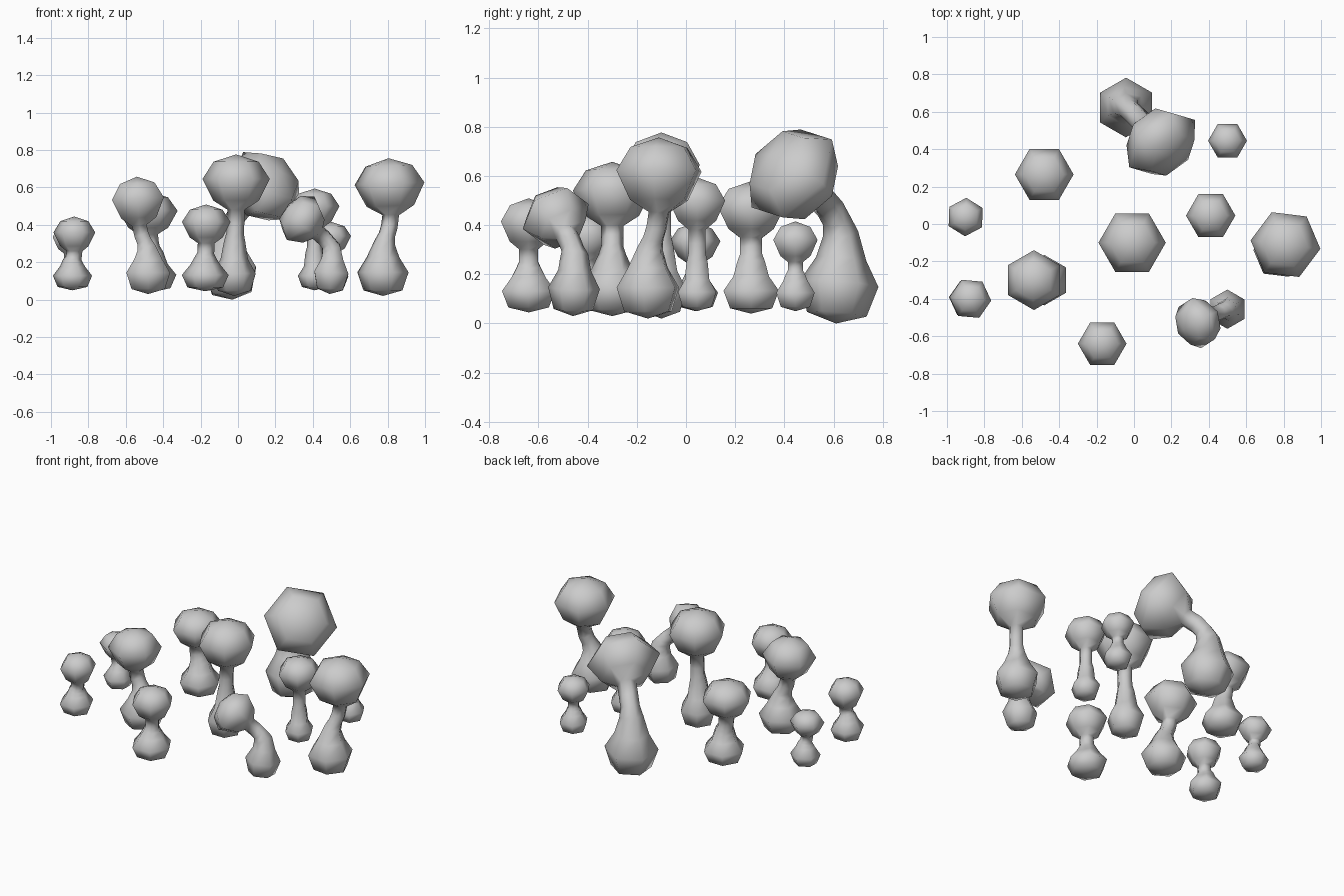
import bpy, bmesh, math
from mathutils import Vector

if "Cube" in bpy.data.objects:
    bpy.data.objects.remove(bpy.data.objects["Cube"])

SIDES = 6
UP = (0, 0, 1)
# profiles: (fraction of height, fraction of radius)
BULB = [(0.14, 0.76), (0.6, 1.0), (0.98, 0.64)]
CAP = [(0.12, 0.68), (0.53, 1.0), (0.86, 0.67)]


def bezier(a, b, c, d, t):
    u = 1 - t
    pos = a * u**3 + b * 3 * u * u * t + c * 3 * u * t * t + d * t**3
    tan = (b - a) * u * u + (c - b) * 2 * u * t + (d - c) * t * t
    return pos, tan.normalized()


def mushroom(name, base, base_r, base_h, stem_r, cap, cap_r, cap_h,
             turn=0, cap_dir=UP, base_dir=UP):
    """base = bottom point, cap = centre of the cap at its widest ring"""
    d0, d1 = Vector(base_dir).normalized(), Vector(cap_dir).normalized()
    foot, top = Vector(base), Vector(cap) + d1 * cap_h * 0.47
    under = top - d1 * cap_h
    neck = foot + d0 * base_h
    # bulb rings
    rings = [(foot + d0 * base_h * f, d0, base_r * r) for f, r in BULB]
    # bending stem rings
    reach = (under - neck).length * 0.4
    for t in (0.3, 0.5, 0.7, 0.95):
        p, tan = bezier(neck, neck + d0 * reach, under - d1 * reach, under, t)
        flare = 1.25 if t == 0.3 else 1.0
        rings.append((p, tan, stem_r * flare))
    # cap rings
    rings += [(under + d1 * cap_h * f, d1, cap_r * r) for f, r in CAP]

    bm = bmesh.new()
    loops = []
    for p, tan, r in rings:
        q = Vector(UP).rotation_difference(tan)
        loop = []
        for i in range(SIDES):
            a = math.radians(turn) + 2 * math.pi * i / SIDES
            loop.append(bm.verts.new(p + q @ Vector((r * math.cos(a), r * math.sin(a), 0))))
        loops.append(loop)
    bottom, tip = bm.verts.new(foot), bm.verts.new(top)
    for i in range(SIDES):
        j = (i + 1) % SIDES
        bm.faces.new((bottom, loops[0][j], loops[0][i]))
        for lo, hi in zip(loops, loops[1:]):
            bm.faces.new((lo[i], lo[j], hi[j], hi[i]))
        bm.faces.new((loops[-1][i], loops[-1][j], tip))
    for f in bm.faces:
        f.smooth = True
    bmesh.ops.recalc_face_normals(bm, faces=bm.faces)
    me = bpy.data.meshes.new(name)
    bm.to_mesh(me)
    bm.free()
    ob = bpy.data.objects.new(name, me)
    bpy.context.collection.objects.link(ob)


# leaning mushrooms
mushroom("mushroom_giant_leaning", (-0.03, 0.61, 0.0), 0.16, 0.27, 0.058,
         (0.15, 0.43, 0.61), 0.22, 0.30, 30, (0.55, -0.6, 0.5), (-0.08, 0.08, 1))
mushroom("mushroom_front_leaning", (0.49, -0.46, 0.03), 0.105, 0.19, 0.046,
         (0.335, -0.53, 0.435), 0.145, 0.21, 30, (-0.72, -0.35, 0.6), (0.08, 0.04, 1))
mushroom("mushroom_right_large", (0.775, -0.155, 0.02), 0.138, 0.21, 0.045,
         (0.81, -0.11, 0.62), 0.188, 0.29, -7, (-0.04, 0, 1))
mushroom("mushroom_left_bent", (-0.48, -0.3, 0.03), 0.135, 0.19, 0.045,
         (-0.535, -0.3, 0.54), 0.16, 0.25, 30, (-0.05, 0, 1))

# upright mushrooms
mushroom("mushroom_centre", (-0.02, -0.1, 0.02), 0.115, 0.2, 0.046,
         (-0.01, -0.1, 0.645), 0.18, 0.28)
mushroom("mushroom_back_left", (-0.46, 0.265, 0.04), 0.13, 0.155, 0.052,
         (-0.48, 0.265, 0.475), 0.157, 0.22)
mushroom("mushroom_middle_right", (0.41, 0.045, 0.05), 0.09, 0.13, 0.04,
         (0.41, 0.045, 0.5), 0.132, 0.2)
mushroom("mushroom_front", (-0.175, -0.64, 0.045), 0.125, 0.145, 0.045,
         (-0.17, -0.64, 0.415), 0.13, 0.2)
mushroom("mushroom_front_left_small", (-0.885, -0.4, 0.05), 0.105, 0.13, 0.043,
         (-0.875, -0.4, 0.36), 0.112, 0.18, -5)
mushroom("mushroom_left_small", (-0.89, 0.04, 0.05), 0.09, 0.125, 0.036,
         (-0.9, 0.037, 0.335), 0.103, 0.155, 28)
mushroom("mushroom_back_right_small", (0.5, 0.445, 0.05), 0.09, 0.125, 0.036,
         (0.5, 0.445, 0.34), 0.104, 0.16)
